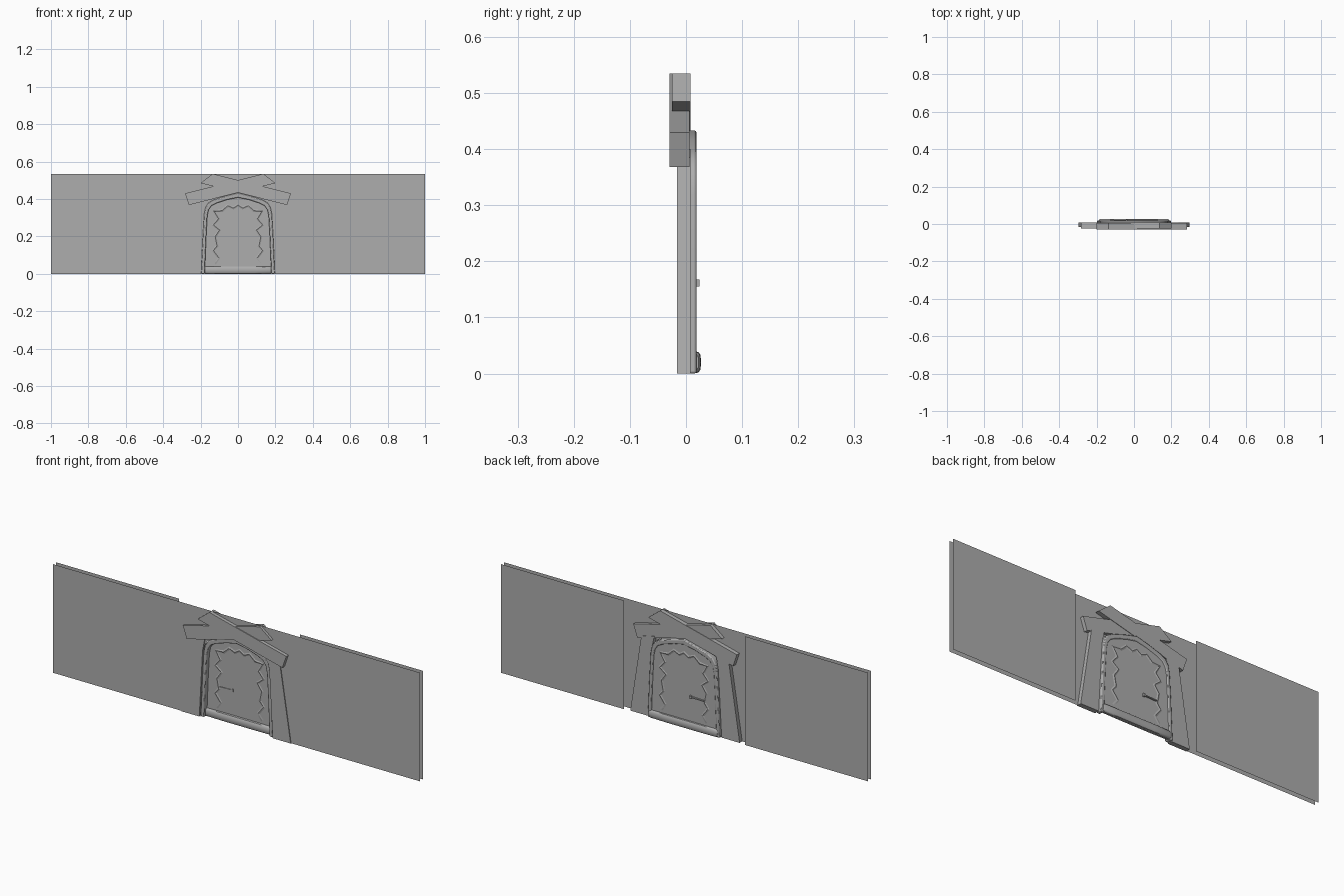
import bpy, bmesh, math
from mathutils import Vector

if "Cube" in bpy.data.objects:
    bpy.data.objects.remove(bpy.data.objects["Cube"])

grey = bpy.data.materials.new("plain grey")
grey.diffuse_color = (0.42, 0.42, 0.42, 1)
grey.use_nodes = True
grey.node_tree.nodes["Principled BSDF"].inputs["Base Color"].default_value = grey.diffuse_color


def finish(name, bm, smooth=False):
    bmesh.ops.recalc_face_normals(bm, faces=bm.faces[:])
    me = bpy.data.meshes.new(name)
    bm.to_mesh(me)
    bm.free()
    me.materials.append(grey)
    ob = bpy.data.objects.new(name, me)
    bpy.context.collection.objects.link(ob)
    if smooth:
        bpy.ops.object.select_all(action='DESELECT')
        bpy.context.view_layer.objects.active = ob
        ob.select_set(True)
        bpy.ops.object.shade_smooth_by_angle(angle=math.radians(40))
    return ob


def plate(name, pts, y0, y1=None, smooth=False):
    """Outline in x,z at depth y0; extruded to y1 when given."""
    bm = bmesh.new()
    f = bm.faces.new([bm.verts.new((x, y0, z)) for x, z in pts])
    if y1 is not None:
        r = bmesh.ops.extrude_face_region(bm, geom=[f], use_keep_orig=True)
        vs = [g for g in r['geom'] if isinstance(g, bmesh.types.BMVert)]
        bmesh.ops.translate(bm, verts=vs, vec=(0, y1 - y0, 0))
    return finish(name, bm, smooth)


def mirror(pts):
    return [(-x, z) for x, z in pts]


def arch(half):
    """Full outline from right foot over the peak to left foot."""
    return half + [(-x, z) for x, z in reversed(half[:-1])]


outer = arch([(.197, 0), (.188, .20), (.181, .32), (.174, .355), (.158, .38),
              (.13, .396), (.06, .418), (0, .433)])
inner = arch([(.178, 0), (.170, .20), (.164, .31), (.157, .342), (.142, .364),
              (.115, .378), (.055, .397), (0, .408)])

# Wall sheets: full front sheet with a doorway, two side sheets behind it
H = .535
plate("front_wall", [(-1, 0), (-1, H), (1, H), (1, 0)] + outer, -.012)
for side, s in (("left", -1), ("right", 1)):
    plate(side + "_back_wall", [(s * .33, 0), (s, 0), (s, H), (s * .33, H)], .012)

# Slanted posts
post = [(.298, 0), (.238, .385), (.168, .40), (.182, .33), (.2, 0)]
plate("right_post", post, -.016, .008)
plate("left_post", mirror(post), -.016, .008)

# Crossed roof beams
beam = [(-.136, .535), (-.2, .485), (.262, .368), (.283, .43)]
plate("front_beam", beam, -.029, .006)
plate("rear_beam", mirror(beam), -.025, .008)

# Door frame with bevelled rear edge
frame = plate("door_frame", outer + inner[::-1], -.011, .019, True)
bev = frame.modifiers.new("soft_edge", 'BEVEL')
bev.width = .004
bev.segments = 2
bev.limit_method = 'ANGLE'
bev.angle_limit = math.radians(60)

# Door leaf
plate("door_leaf", inner, .012, .015)

# Jagged ridge following the edge of the door, on both faces
half = [(.125, .055), (.102, .085), (.132, .125), (.112, .15), (.122, .20),
        (.098, .235), (.132, .262), (.104, .295), (.128, .335), (.085, .338),
        (.055, .365), (.025, .352), (0, .368)]
path = [Vector((x, 0, z)) for x, z in arch(half)]
for label, y, lift in (("back", .015, .0025), ("front", .012, -.0025)):
    bm = bmesh.new()
    rows = []
    for i, p in enumerate(path):
        d = (path[min(i + 1, len(path) - 1)] - path[max(i - 1, 0)]).normalized()
        n = Vector((-d.z, 0, d.x)) * .008
        taper = 0 if i in (0, len(path) - 1) else 1
        rows.append([bm.verts.new(p + n * k + Vector((0, y + h * taper, 0)))
                     for k, h in ((-1, 0), (0, lift), (1, 0))])
    for a, b in zip(rows, rows[1:]):
        for k in (0, 1):
            bm.faces.new((a[k], a[k + 1], b[k + 1], b[k]))
    finish("jagged_ridge_" + label, bm)

# Rounded door sill, narrowing at its ends
bm = bmesh.new()
rings = []
for x, s in ((-.186, .7), (-.176, .95), (-.09, 1), (.09, 1), (.176, .95), (.186, .7)):
    ring = []
    for k in range(12):
        a = 2 * math.pi * k / 12
        c, t = math.cos(a), math.sin(a)
        sq = lambda v: math.copysign(abs(v) ** .6, v)
        ring.append(bm.verts.new((x, .0125 + .0145 * s * sq(c), .02 + .02 * s * sq(t))))
    rings.append(ring)
for a, b in zip(rings, rings[1:]):
    for k in range(12):
        bm.faces.new((a[k], a[(k + 1) % 12], b[(k + 1) % 12], b[k]))
bm.faces.new(rings[0])
bm.faces.new(rings[-1])
finish("door_sill", bm, True)

# Door handle: bar passing through the leaf with a thicker end
plate("handle_bar", [(-.108, .157), (-.04, .159), (-.04, .164), (-.108, .162)], .009, .022)
plate("handle_end", [(-.044, .155), (-.034, .155), (-.034, .168), (-.044, .168)], .008, .024)
